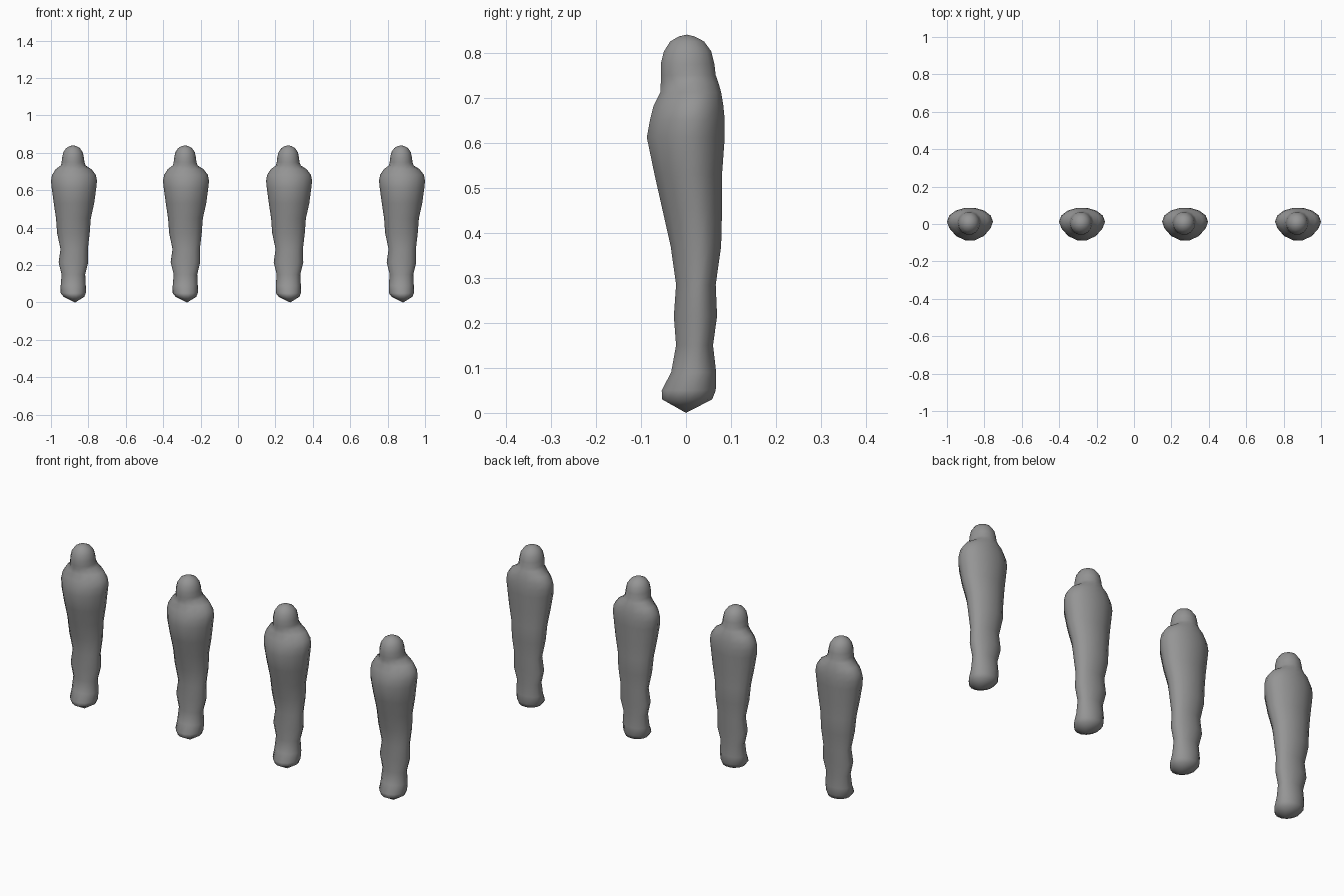
import bpy, math

if "Cube" in bpy.data.objects:
    bpy.data.objects.remove(bpy.data.objects["Cube"])

SIDES = 14

# Body sections from foot to crown: z, x centre, half width, front y, back y
SECTIONS = [
    (0.030, 0.000, 0.055, -0.053, 0.058),
    (0.050, -0.004, 0.067, -0.054, 0.066),
    (0.090, -0.004, 0.067, -0.033, 0.067),
    (0.150, -0.003, 0.063, -0.022, 0.060),
    (0.215, -0.003, 0.079, -0.027, 0.069),
    (0.285, 0.001, 0.073, -0.022, 0.066),
    (0.370, -0.003, 0.087, -0.034, 0.078),
    (0.450, -0.003, 0.093, -0.052, 0.080),
    (0.530, 0.000, 0.108, -0.070, 0.080),
    (0.612, 0.000, 0.119, -0.087, 0.086),
    (0.650, 0.000, 0.123, -0.080, 0.086),
    (0.682, 0.000, 0.117, -0.072, 0.083),
    (0.712, -0.002, 0.096, -0.057, 0.078),
    (0.733, -0.004, 0.066, -0.056, 0.072),
    (0.750, -0.005, 0.061, -0.056, 0.066),
    (0.775, -0.005, 0.058, -0.056, 0.063),
    (0.803, -0.005, 0.052, -0.049, 0.056),
    (0.825, -0.005, 0.037, -0.035, 0.040),
    (0.836, -0.005, 0.018, -0.016, 0.019),
]


def ring(z, cx, hw, front, back):
    """Rounded section: broad back, and a tapering front below the head."""
    taper = 1.22 if 0.4 < z < 0.72 else 1.0
    wide_y = front + (back - front) * (0.56 if z < 0.74 else 0.5)
    pts = []
    for i in range(SIDES):
        a = 2 * math.pi * i / SIDES
        s, c = math.sin(a), math.cos(a)
        if s > 0:
            y = wide_y + (back - wide_y) * s
        else:
            y = wide_y - (wide_y - front) * (-s) ** taper
        pts.append((cx + hw * c, y, z))
    # bring the section exactly to the front and back limits
    lo, hi = min(p[1] for p in pts), max(p[1] for p in pts)
    return [(x, front + (y - lo) * (back - front) / (hi - lo), h) for x, y, h in pts]


def figure_mesh():
    verts = [p for sec in SECTIONS for p in ring(*sec)]
    faces = []
    n = len(SECTIONS)
    for r in range(n - 1):
        for i in range(SIDES):
            j = (i + 1) % SIDES
            faces.append((r * SIDES + i, r * SIDES + j,
                          (r + 1) * SIDES + j, (r + 1) * SIDES + i))
    # pointed sole and crown
    foot, crown = len(verts), len(verts) + 1
    verts += [(0.006, 0.0, 0.0), (-0.005, 0.002, 0.84)]
    top = (n - 1) * SIDES
    for i in range(SIDES):
        j = (i + 1) % SIDES
        faces.append((j, i, foot))
        faces.append((top + i, top + j, crown))
    mesh = bpy.data.meshes.new("wrapped_figure")
    mesh.from_pydata(verts, [], faces)
    mesh.polygons.foreach_set("use_smooth", [True] * len(mesh.polygons))
    # dark grey stone
    mat = bpy.data.materials.new("dark_stone")
    mat.diffuse_color = (0.3, 0.3, 0.3, 1)
    mat.use_nodes = True
    mat.node_tree.nodes["Principled BSDF"].inputs["Base Color"].default_value = mat.diffuse_color
    mesh.materials.append(mat)
    mesh.update()
    return mesh


# Row of four identical wrapped figures
mesh = figure_mesh()
for k, x in enumerate((-0.877, -0.278, 0.273, 0.877)):
    obj = bpy.data.objects.new(f"wrapped_figure_{k + 1}", mesh)
    obj.location.x = x
    bpy.context.collection.objects.link(obj)
